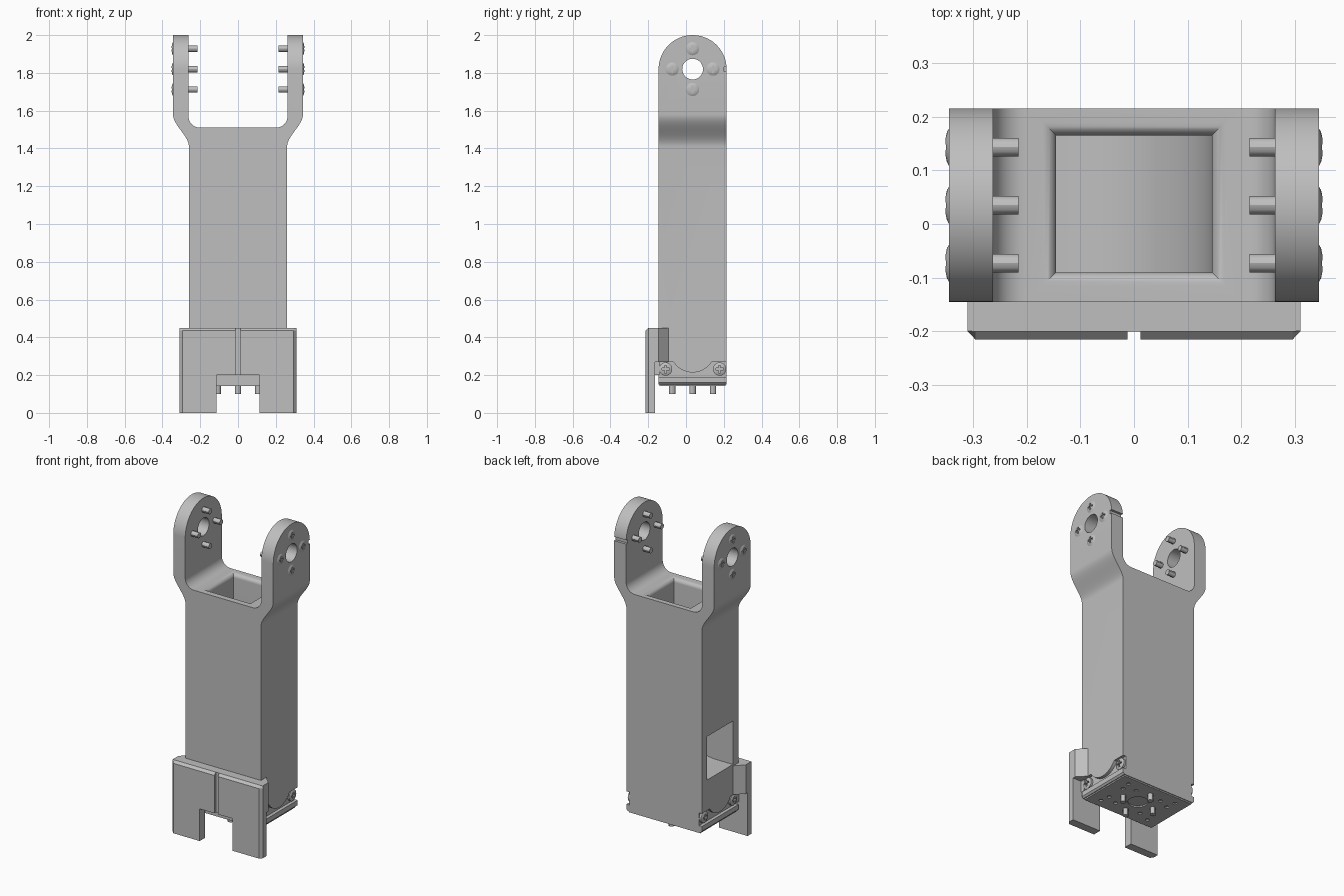
import bpy, bmesh, math
from mathutils import Matrix, Vector

if "Cube" in bpy.data.objects:
    bpy.data.objects.remove(bpy.data.objects["Cube"], do_unlink=True)

grey = bpy.data.materials.new("plain grey")
grey.use_nodes = True
grey.diffuse_color = (0.52, 0.52, 0.52, 1)
grey.node_tree.nodes["Principled BSDF"].inputs["Base Color"].default_value = (0.52, 0.52, 0.52, 1)

CY = 0.035                    # depth of the symmetry plane
FRONT, BACK = -0.145, 0.215   # body depth limits
PIVOT = 1.82                  # height of the arm pivot
RING = 0.108                  # bolt circle radius
HALF = 0.26                   # half width of the body


def finish(bm, name):
    bmesh.ops.recalc_face_normals(bm, faces=bm.faces)
    mesh = bpy.data.meshes.new(name)
    bm.to_mesh(mesh)
    bm.free()
    mesh.materials.append(grey)
    obj = bpy.data.objects.new(name, mesh)
    bpy.context.collection.objects.link(obj)
    return obj


def loft(name, rings):
    """Skin a stack of matching closed outlines and cap both ends."""
    bm = bmesh.new()
    rows = [[bm.verts.new(p) for p in ring] for ring in rings]
    n = len(rows[0])
    for low, high in zip(rows, rows[1:]):
        for i in range(n):
            j = (i + 1) % n
            bm.faces.new((low[i], low[j], high[j], high[i]))
    bm.faces.new(rows[0])
    bm.faces.new(rows[-1])
    return finish(bm, name)


def prism(name, outline, axis, start, end):
    place = {"x": lambda a, b, t: (t, a, b),
             "y": lambda a, b, t: (a, t, b),
             "z": lambda a, b, t: (a, b, t)}[axis]
    return loft(name, [[place(a, b, t) for a, b in outline] for t in (start, end)])


def arc(ca, cb, r, deg0, deg1, steps=12):
    angles = [math.radians(deg0 + (deg1 - deg0) * i / steps) for i in range(steps + 1)]
    return [(ca + r * math.cos(t), cb + r * math.sin(t)) for t in angles]


def rect(a0, a1, b0, b1):
    return [(a0, b0), (a1, b0), (a1, b1), (a0, b1)]


def rod(name, axis, a, b, r, start, end, sides=32):
    return prism(name, arc(a, b, r, 0, 360 - 360 / sides, sides - 1), axis, start, end)


def boolean(obj, cutter, operation="DIFFERENCE"):
    cutter.hide_render = True
    mod = obj.modifiers.new("cut", "BOOLEAN")
    mod.operation, mod.solver, mod.object = operation, "EXACT", cutter
    bpy.context.view_layer.objects.active = obj
    bpy.ops.object.modifier_apply(modifier=mod.name)
    bpy.data.objects.remove(cutter, do_unlink=True)


def smooth(obj):
    bpy.ops.object.select_all(action="DESELECT")
    obj.select_set(True)
    bpy.context.view_layer.objects.active = obj
    bpy.ops.object.shade_smooth_by_angle(angle=math.radians(30))


# Body and fork arms: half of the front outline, mirrored
outer, inner = 0.344, 0.262
half = [(HALF - 0.01, 0.15), (HALF, 0.16)]
for i in range(17):
    t = i / 16
    half.append((HALF + (outer - HALF) * t * t * (3 - 2 * t), 1.41 + 0.17 * t))
half += [(outer, 2.02), (inner, 2.02)]
half += arc(inner - 0.06, 1.57, 0.06, 0, -90, 10)
body = prism("body", half + [(-x, z) for x, z in reversed(half)], "y", FRONT, BACK)

# Round off the arm tips
tip = arc(CY, PIVOT, 0.18, 0, 180, 40)
boolean(body, prism("tip", tip + [(FRONT, 0), (BACK, 0)], "x", -1, 1), "INTERSECT")

# Cable duct: down from the top, curving out to the side window
duct = [(-0.145, 1.7), (0.145, 1.7)] + arc(-0.145, 0.75, 0.29, 0, -90, 20)
duct += [(-0.4, 0.46), (-0.4, 0.73), (-0.145, 0.73)]
boolean(body, prism("duct", duct, "y", -0.09, 0.165))

# Rounded rim of the duct mouth
rim = []
for i in range(9):
    t = math.radians(90 * i / 8)
    grow, z = 0.025 * (1 - math.cos(t)), 1.485 + 0.025 * math.sin(t)
    rim.append([(x, y, z) for x, y in rect(-0.145 - grow, 0.145 + grow, -0.09 - grow, 0.165 + grow)])
rim.append([(x, y, 1.53) for x, y, z in rim[-1]])
boolean(body, loft("rim", rim))

# Pivot holes and the slit at the back of one arm
boolean(body, rod("pivot", "x", CY, PIVOT, 0.055, -1, 1))
boolean(body, prism("slit", rect(0.2, 0.25, PIVOT - 0.012, PIVOT + 0.012), "x", 0.2, 0.5))

# Arched screw pockets low on both sides
pocket = [(CY - 0.25, 0.19), (CY + 0.25, 0.19), (CY + 0.25, 0.27)]
pocket += arc(CY, 0.334, 0.12, -32, -148, 14) + [(CY - 0.25, 0.27)]
for side in (-1, 1):
    boolean(body, prism("pocket", pocket, "x", side * 0.24, side * 0.3))
smooth(body)

# Bottom plate with its bore and pattern of small holes
base = prism("bottom_plate", rect(-0.245, 0.245, FRONT + 0.005, BACK - 0.005), "z", 0.142, 0.17)
boolean(base, rod("bore", "z", 0, CY, 0.058, 0.1, 0.165))
for sx in (-1, 1):
    for sy in (-1, 1):
        for dx, dy in ((0.09, 0.09), (0.16, 0.06), (0.17, 0.12)):
            boolean(base, rod("hole", "z", sx * dx, CY + sy * dy, 0.012, 0.1, 0.16, 12))
smooth(base)

# Front guard plate with bevelled front edges
levels = []
for z, face in ((0, -0.215), (0.435, -0.215), (0.45, -0.2)):
    levels.append([(-0.31, -0.163, z), (0.31, -0.163, z), (0.31, -0.199, z),
                   (0.295, face, z), (-0.295, face, z), (-0.31, -0.199, z)])
guard = loft("front_guard", levels)
boolean(guard, prism("leg_gap", rect(-0.113, 0.113, -0.1, 0.2), "y", -0.3, 0))
boolean(guard, prism("groove", rect(-0.012, 0.012, 0.15, 0.5), "y", -0.3, -0.2))

# Mount joining the guard to the body, tapering along the sides
prism("guard_mount", [(-0.31, -0.165), (0.31, -0.165), (0.31, -0.145), (0.255, -0.088),
                      (-0.255, -0.088), (-0.31, -0.145)], "z", 0.27, 0.45)
prism("mount_lip", rect(-0.25, 0.25, -0.166, -0.14), "z", 0.2, 0.275)

# Screw: domed head with a cross recess, on a plain shaft
profile = [(0.035, -0.02), (0.035, 0), (0.028, 0.004), (0.015, 0.007)]
head = loft("screw_head", [[(x, y, z) for x, y in arc(0, 0, r, 0, 345, 23)] for r, z in profile])
for w, h in ((0.02, 0.005), (0.005, 0.02)):
    boolean(head, prism("cross", rect(-w, w, -h, h), "z", -0.008, 0.02))
smooth(head)
shaft = rod("screw_shaft", "z", 0, 0, 0.017, -0.129, -0.01, 12)
smooth(shaft)


def screw(label, x, y, z, direction, parts):
    turn = Vector((0, 0, 1)).rotation_difference(Vector(direction)).to_matrix().to_4x4()
    for part in parts:
        copy = bpy.data.objects.new(label + "_" + part.name, part.data)
        copy.matrix_world = Matrix.Translation((x, y, z)) @ turn
        bpy.context.collection.objects.link(copy)


cross = [(RING, 0), (-RING, 0), (0, RING), (0, -RING)]
for side, label in ((1, "left"), (-1, "right")):
    for a, b in cross:
        screw(label + "_arm", side * outer, CY + a, PIVOT + b, (side, 0, 0), (head, shaft))
    for dy in (-0.143, 0.143):
        screw(label + "_side", side * 0.252, CY + dy, 0.232, (side, 0, 0), (head,))
for a, b in cross:
    screw("bottom", a, CY + b, 0.229, (0, 0, 1), (shaft,))
for part in (head, shaft):
    bpy.data.objects.remove(part, do_unlink=True)
